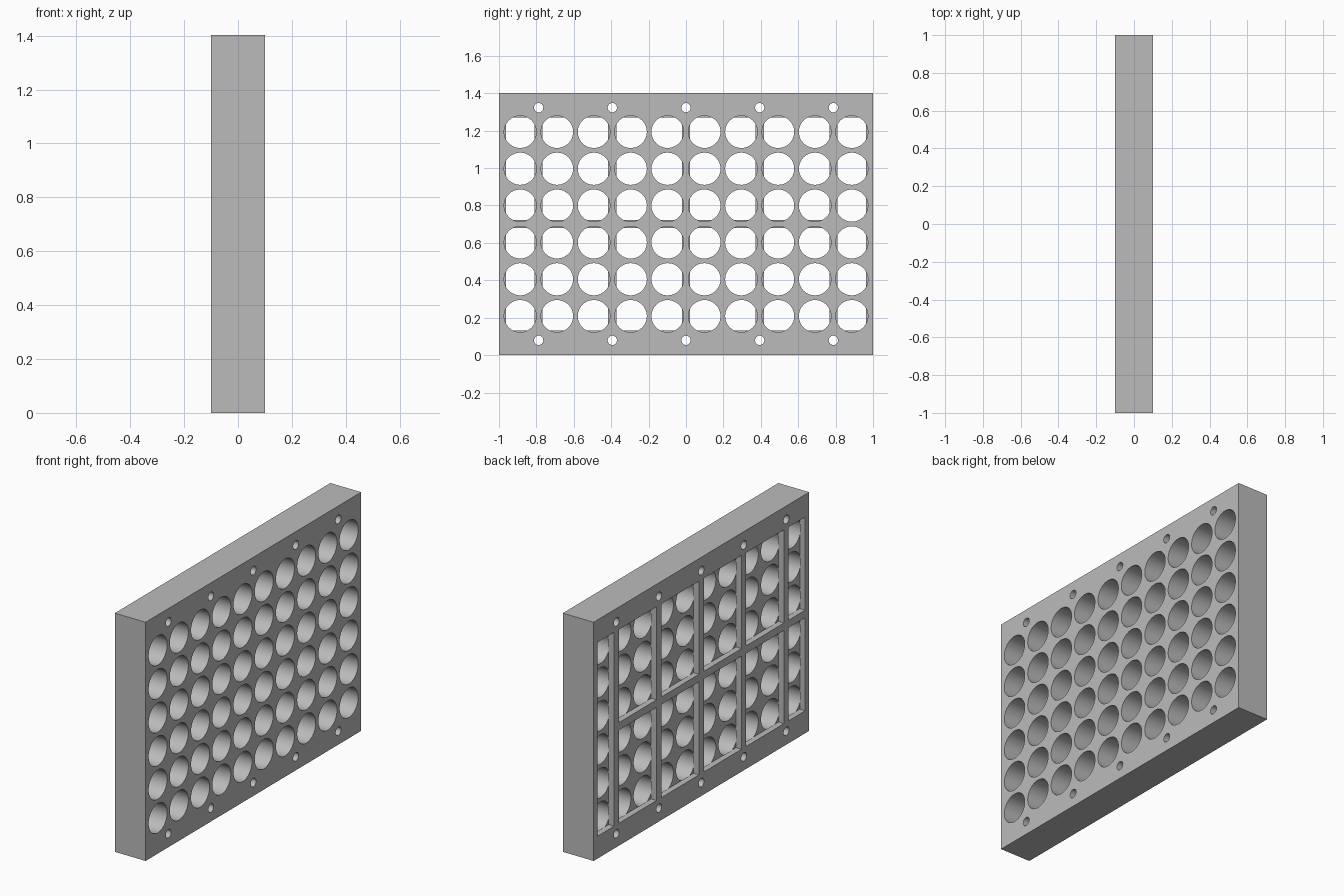
import bpy, bmesh, math
from mathutils import Matrix, Vector

cube = bpy.data.objects.get("Cube")
if cube:
    bpy.data.objects.remove(cube, do_unlink=True)

HEIGHT, HALF_T, PITCH = 1.402, 0.1, 0.197
MID = HEIGHT / 2
FLOOR = -HALF_T + 0.035      # depth of the pockets on the ribbed side
RIB = 0.022                  # half width of a rib

grey = bpy.data.materials.new("plain_grey")
grey.use_nodes = True
colour = (0.5, 0.5, 0.5, 1)
grey.diffuse_color = colour
grey.node_tree.nodes["Principled BSDF"].inputs["Base Color"].default_value = colour


def add_box(bm, lo, hi):
    lo, hi = Vector(lo), Vector(hi)
    bmesh.ops.create_cube(bm, size=1, matrix=Matrix.Translation((lo + hi) / 2)
                          @ Matrix.Diagonal((*(hi - lo), 1)))


def add_hole(bm, y, z, radius, x0, x1, sides):
    bmesh.ops.create_cone(bm, cap_ends=True, segments=sides, radius1=radius, radius2=radius,
                          depth=x1 - x0, matrix=Matrix.Translation(((x0 + x1) / 2, y, z))
                          @ Matrix.Rotation(math.pi / 2, 4, 'Y'))


def make_object(name, bm):
    mesh = bpy.data.meshes.new(name)
    bm.to_mesh(mesh)
    bm.free()
    mesh.materials.append(grey)
    ob = bpy.data.objects.new(name, mesh)
    bpy.context.collection.objects.link(ob)
    return ob


def cut(target, cutter):
    cutter.hide_render = True
    bpy.context.view_layer.objects.active = target
    mod = target.modifiers.new("cut", 'BOOLEAN')
    mod.operation, mod.solver, mod.object = 'DIFFERENCE', 'EXACT', cutter
    bpy.ops.object.modifier_apply(modifier=mod.name)
    bpy.data.objects.remove(cutter, do_unlink=True)


# Solid plate
bm = bmesh.new()
add_box(bm, (-HALF_T, -1, 0), (HALF_T, 1, HEIGHT))
plate = make_object("perforated_plate", bm)

# Large round holes, open on one side and ending at the pocket floor
bm = bmesh.new()
for col in range(10):
    for row in range(6):
        add_hole(bm, (col - 4.5) * PITCH, MID + (row - 2.5) * PITCH, 0.086,
                 FLOOR, HALF_T + 0.05, 48)
# Small screw holes along the top and bottom
for i in range(-2, 3):
    for side in (-1, 1):
        add_hole(bm, i * 2 * PITCH, MID + side * 0.622, 0.025, -0.15, 0.15, 24)
cut(plate, make_object("hole_cutter", bm))

# Rectangular pockets between the ribs: half-width ones at the two ends
bm = bmesh.new()
edges = [-5, -4, -2, 0, 2, 4, 5]
for a, b in zip(edges, edges[1:]):
    # The last end pocket runs full height; the others have a middle rib
    rows = [(-3, 3)] if b == 5 else [(-3, 0), (0, 3)]
    for r0, r1 in rows:
        add_box(bm, (-0.15, a * PITCH + RIB, MID + r0 * PITCH + RIB),
                (FLOOR, b * PITCH - RIB, MID + r1 * PITCH - RIB))
cut(plate, make_object("pocket_cutter", bm))

# Smooth hole walls, sharp edges
bpy.ops.object.select_all(action='DESELECT')
plate.select_set(True)
bpy.context.view_layer.objects.active = plate
bpy.ops.object.shade_smooth_by_angle(angle=math.radians(30))
